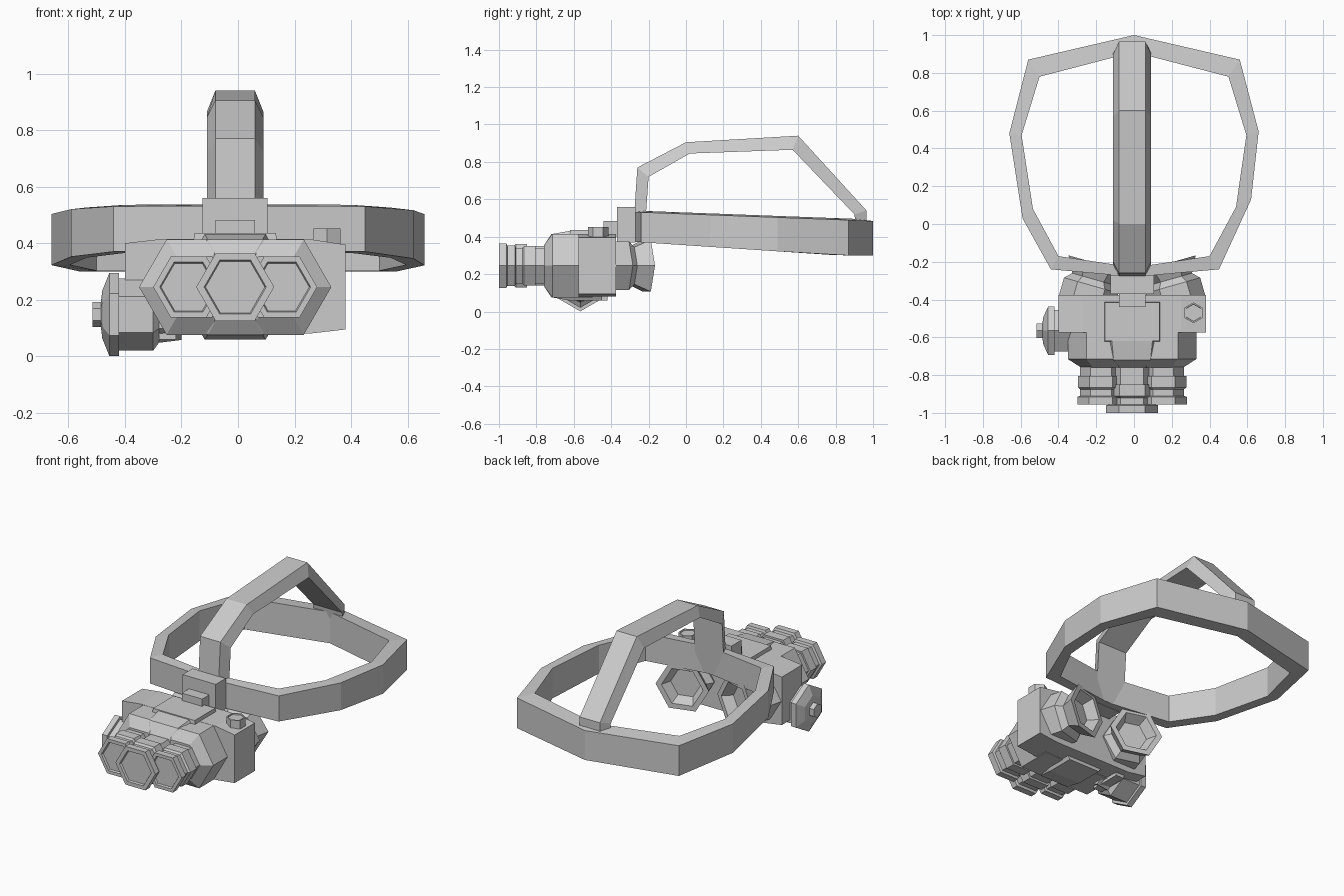
import bpy, bmesh, math
from mathutils import Vector

if "Cube" in bpy.data.objects:
    bpy.data.objects.remove(bpy.data.objects["Cube"])

CX, CZ = -0.01, 0.245          # goggle centre line


def loft(name, rings, closed=False):
    """Skin a list of equal-length point rings with flat quads."""
    bm = bmesh.new()
    loops = [[bm.verts.new(p) for p in r] for r in rings]
    n = len(loops[0])
    pairs = list(zip(loops, loops[1:]))
    if closed:
        pairs.append((loops[-1], loops[0]))
    for a, b in pairs:
        for i in range(n):
            j = (i + 1) % n
            bm.faces.new((a[i], a[j], b[j], b[i]))
    if not closed:
        bm.faces.new(loops[0])
        bm.faces.new(loops[-1])
    bmesh.ops.recalc_face_normals(bm, faces=bm.faces)
    me = bpy.data.meshes.new(name)
    bm.to_mesh(me)
    bm.free()
    ob = bpy.data.objects.new(name, me)
    bpy.context.collection.objects.link(ob)
    return ob


def hex_turn(name, centre, axis, u, stations):
    """Six-sided turned part: stations are (distance along axis, radius)."""
    c, a, u = Vector(centre), Vector(axis).normalized(), Vector(u).normalized()
    v = a.cross(u)
    rings = []
    for t, r in stations:
        rings.append([c + a * t + r * (u * math.cos(k * math.pi / 3) + v * math.sin(k * math.pi / 3))
                      for k in range(6)])
    return loft(name, rings)


def block(name, x0, x1, y0, y1, z0, z1, inset=0.0):
    """Box whose top can be inset."""
    rings = []
    for z, i in ((z0, 0), (z1, inset)):
        rings.append([(x0 + i, y0 + i, z), (x1 - i, y0 + i, z), (x1 - i, y1 - i, z), (x0 + i, y1 - i, z)])
    return loft(name, rings)


# Head band: sloping ten-sided loop
outer = [(0, -.28), (.45, -.24), (.62, .13), (.66, .49), (.56, .87),
         (0, 1.0), (-.56, .87), (-.66, .48), (-.59, .03), (-.44, -.24)]
inner = [(0, -.23), (.40, -.17), (.54, .09), (.595, .47), (.5, .78),
         (0, .91), (-.5, .78), (-.595, .47), (-.535, .08), (-.40, -.17)]


def top_z(y):
    return .54 - .045 * (y + .28) / 1.2


def low_z(y):
    return .373 - .073 * min(1, (y + .28) / 1.1)


loft("head_band", [[(*o, low_z(o[1])), (*o, top_z(o[1]) - .008), (*i, top_z(i[1])), (*i, low_z(i[1]))]
                   for o, i in zip(outer, inner)], closed=True)

# Strap over the crown, narrower on its outer face
crown = [((-.285, .40), (-.225, .37)), ((-.26, .77), (-.20, .72)), ((0, .905), (.02, .845)),
         ((.60, .94), (.57, .865)), ((.965, .54), (.90, .52)), ((.965, .46), (.91, .45))]
loft("crown_strap", [[(CX - .07, *o), (CX + .07, *o), (CX + .10, *i), (CX - .10, *i)] for o, i in crown])

# Main body with slightly sloped shoulders
section = [(-.39, .10), (-.26, .08), (.26, .08), (.39, .095), (.39, .395), (.26, .415), (-.26, .415), (-.39, .40)]
loft("main_body", [[(CX + x, y, z) for x, z in section] for y in (-.575, -.375)])

FRONT, BACK = (0, -1, 0), (0, 1, 0)

# Front housings: two outer ones and a taller centre one
for side, label in ((-1, "left"), (1, "right")):
    hex_turn("front_housing_" + label, (CX + side * .145, 0, CZ), FRONT, (1, 0, 0),
             [(.50, .195), (.715, .195), (.76, .125)])
hex_turn("front_housing_centre", (CX, 0, CZ), FRONT, (1, 0, 0),
         [(.45, .215), (.62, .215), (.72, .195), (.76, .125)])


# Objective tubes with stepped rings and a recessed lens
def tube(name, x, start, end, r, lens):
    d = end - .15
    hex_turn(name, (x, 0, CZ), FRONT, (1, 0, 0),
             [(start, r * .88), (d, r * .88), (d, r * .98), (d + .06, r * .98), (d + .07, r * .88),
              (d + .105, r * .88), (d + .11, r), (end, r), (end, lens + .005), (end - .012, lens)])


tube("objective_tube_left", CX - .165, .70, .955, .125, .097)
tube("objective_tube_right", CX + .165, .70, .955, .125, .097)
tube("objective_tube_centre", CX, .70, 1.0, .138, .105)

# Eyepieces angled toward the wearer, with hollow cups
ang = math.radians(16)
for side, label in ((-1, "left"), (1, "right")):
    axis = (-side * math.sin(ang), math.cos(ang), 0)
    across = (math.cos(ang), side * math.sin(ang), 0)
    hex_turn("eyepiece_" + label, (CX + side * .183, -.21, CZ), axis, across,
             [(-.22, .15), (-.12, .15), (-.085, .115), (0, .16), (0, .125), (-.06, .09)])

# Battery pod and knob on the left side
hex_turn("battery_pod", (0, -.565, .148), (-1, 0, 0), (0, 0, 1),
         [(.20, .09), (.28, .10), (.30, .128), (.42, .128), (.42, .147), (.455, .147),
          (.48, .085), (.485, .044), (.515, .044)])
block("pod_bracket", -.28, -.22, -.62, -.42, .06, .12)

# Small hexagonal switch on the right shoulder
hex_turn("switch", (.315, -.47, 0), (0, 0, 1), (0, 1, 0),
         [(.38, .055), (.452, .055), (.452, .047), (.446, .045)])

# Top plate, hinge arm and the mount that meets the band
block("top_plate", CX - .15, CX + .15, -.625, -.41, .39, .437, .006)
block("hinge_arm", CX - .07, CX + .07, -.44, -.36, .40, .483)
block("band_mount", CX - .115, CX + .115, -.37, -.27, .37, .56)
